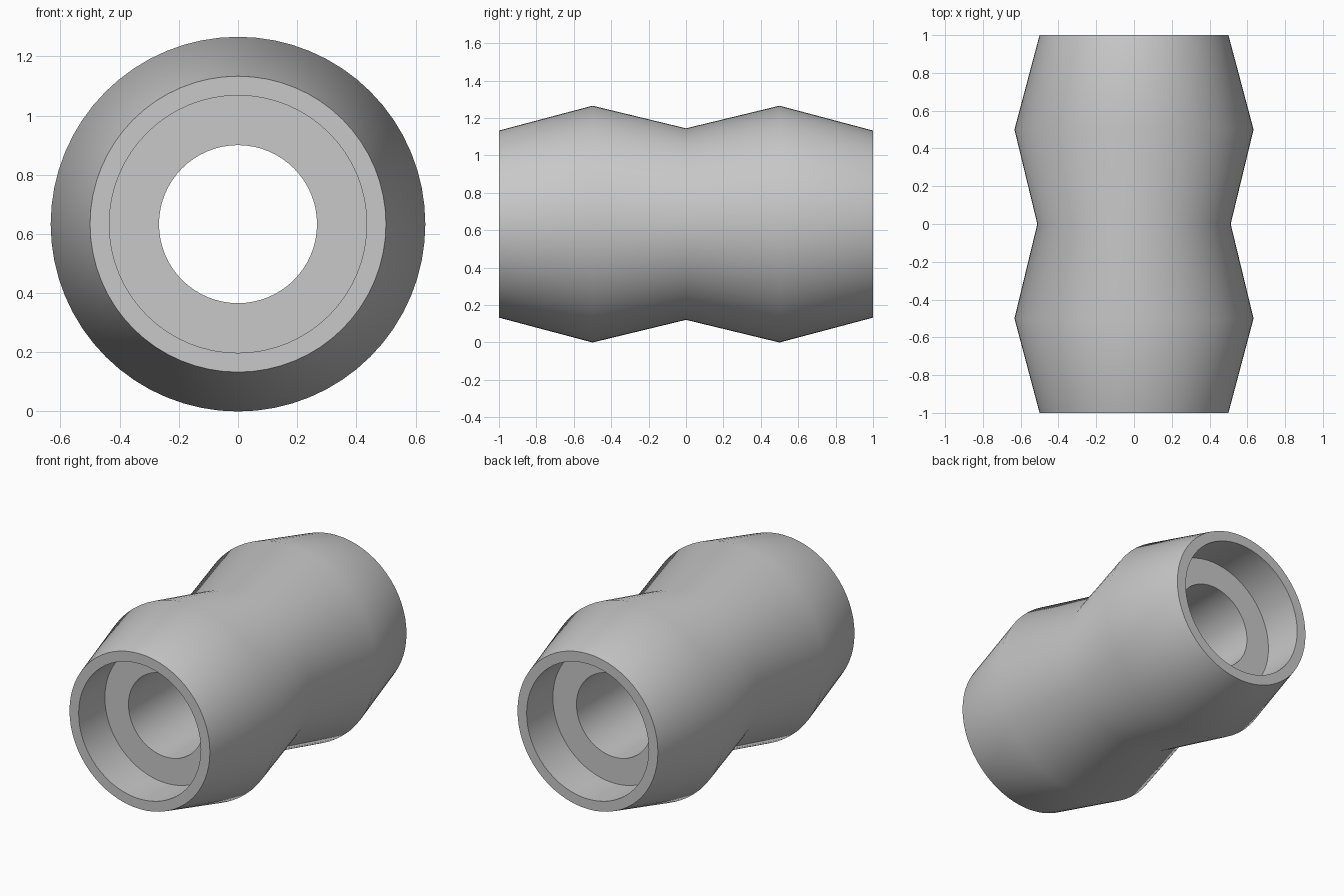
import bpy, bmesh
from math import radians, tau
from mathutils import Matrix, Vector

cube = bpy.data.objects.get("Cube")
if cube:
    bpy.data.objects.remove(cube, do_unlink=True)

SEGMENTS = 64
CENTRE_Z = 0.633

# Front half of the closed section: (radius, y), from the waist to the bore
outer = [(0.512, 0.0), (0.633, -0.5), (0.5, -1.0)]
socket = [(0.435, -1.0), (0.435, -0.733), (0.267, -0.733)]
front = outer + socket
back = [(r, -y) for r, y in reversed(front[1:])]
section = front + back

# Grey material
grey = bpy.data.materials.new("grey")
grey.use_nodes = True
colour = (0.58, 0.58, 0.58, 1.0)
grey.diffuse_color = colour
grey.node_tree.nodes["Principled BSDF"].inputs["Base Color"].default_value = colour

# Coupling body: spin the section round the y axis
bm = bmesh.new()
rings = []
for i in range(SEGMENTS):
    turn = Matrix.Rotation(tau * i / SEGMENTS, 3, 'Y')
    rings.append([bm.verts.new(turn @ Vector((0, y, r)) + Vector((0, 0, CENTRE_Z)))
                  for r, y in section])
n = len(section)
for i in range(SEGMENTS):
    a, b = rings[i], rings[(i + 1) % SEGMENTS]
    for j in range(n):
        k = (j + 1) % n
        bm.faces.new((a[j], a[k], b[k], b[j]))
bmesh.ops.recalc_face_normals(bm, faces=bm.faces)

mesh = bpy.data.meshes.new("pipe_coupling")
bm.to_mesh(mesh)
bm.free()
mesh.materials.append(grey)
body = bpy.data.objects.new("pipe_coupling", mesh)
bpy.context.collection.objects.link(body)

# Smooth walls, sharp rims and shoulders
bpy.ops.object.select_all(action='DESELECT')
body.select_set(True)
bpy.context.view_layer.objects.active = body
bpy.ops.object.shade_smooth_by_angle(angle=radians(40))
